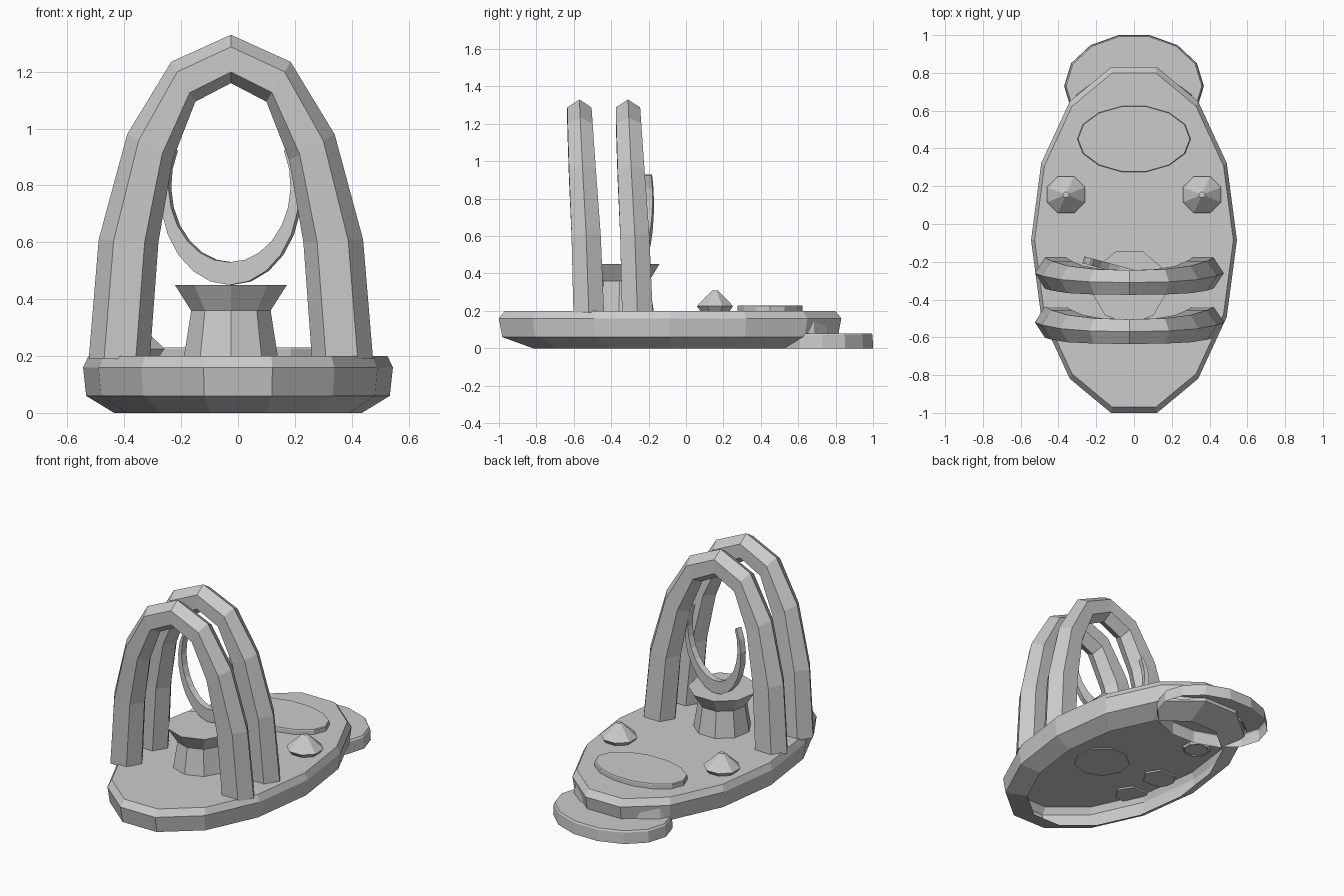
import bpy, bmesh
from math import sin, cos, pi, radians

cube = bpy.data.objects.get("Cube")
if cube:
    bpy.data.objects.remove(cube)

stone = bpy.data.materials.new("stone_grey")
stone.use_nodes = True
GREY = (0.6, 0.6, 0.6, 1)
stone.diffuse_color = GREY
stone.node_tree.nodes["Principled BSDF"].inputs["Base Color"].default_value = GREY


def loft(name, rings, closed_start=True, closed_end=True):
    """Skin a list of equal-length rings into a flat-shaded object."""
    bm = bmesh.new()
    loops = [[bm.verts.new(p) for p in ring] for ring in rings]
    n = len(loops[0])
    for a, b in zip(loops, loops[1:]):
        for i in range(n):
            j = (i + 1) % n
            bm.faces.new((a[i], a[j], b[j], b[i]))
    if closed_start:
        bm.faces.new(loops[0][::-1])
    if closed_end:
        bm.faces.new(loops[-1])
    bmesh.ops.recalc_face_normals(bm, faces=bm.faces)
    mesh = bpy.data.meshes.new(name)
    bm.to_mesh(mesh)
    bm.free()
    mesh.materials.append(stone)
    obj = bpy.data.objects.new(name, mesh)
    bpy.context.collection.objects.link(obj)
    return obj


def turned(name, centre, radii, profile, sides, turn=0, bottom=True):
    """Elliptical turned part; profile is (scale, z) from bottom to top."""
    rings = []
    for s, z in profile:
        angles = [turn + 2 * pi * i / sides for i in range(sides)]
        rings.append([(centre[0] + radii[0] * s * cos(a),
                       centre[1] + radii[1] * s * sin(a), z) for a in angles])
    return loft(name, rings, closed_start=bottom)


# Hollow oval base, back step and its riser
turned("base_plate", (0, -0.085), (0.545, 0.939),
       [(0.8, 0), (0.98, 0.06), (1, 0.16), (0.965, 0.2)], 14, bottom=False)
turned("back_step", (0, 0.73), (0.37, 0.277),
       [(1, 0), (0.99, 0.07), (0.97, 0.08)], 14, bottom=False)
turned("step_riser", (0, 0.6), (0.34, 0.2),
       [(1, 0.06), (0.95, 0.165)], 14, bottom=False)

# Low oval slab and two studs
turned("oval_slab", (0, 0.45), (0.3, 0.178),
       [(1, 0.195), (1, 0.225), (0.985, 0.23)], 14)
for side, x in (("left", 0.36), ("right", -0.36)):
    turned(side + "_stud", (x, 0.155), (0.11, 0.105),
           [(0.7, 0.185), (1, 0.225), (0.15, 0.31)], 8, pi / 8, bottom=False)

# Flared pedestal
AXIS = -0.025
turned("pedestal", (AXIS, -0.33), (0.2, 0.2),
       [(0.84, 0.195), (0.71, 0.36), (1, 0.45)], 9, -pi / 2)

# Upright crescent, yawed slightly and tapering to its tips
crescent = []
STEPS = 16
for i in range(STEPS + 1):
    t = i / STEPS
    a = radians(-207 + 234 * t)
    swell = sin(pi * t)
    ring = []
    for rx, rz, depth in ((0.215, 0.27, -1), (0.215, 0.27, 1),
                          (0.23 + 0.035 * swell, 0.285 + 0.065 * swell, 1),
                          (0.23 + 0.035 * swell, 0.285 + 0.065 * swell, -1)):
        x = rx * cos(a)
        ring.append((AXIS + x + 0.005 * depth,
                     -0.255 - 0.27 * x + 0.018 * depth, 0.8 + rz * sin(a)))
    crescent.append(ring)
loft("crescent", crescent)

# Pointed arches: outer (x, z), inner (x, z), y offset, half depth
STATIONS = [
    ((0.5, 0.19), (0.285, 0.19), 0.05, 0.082),
    ((0.465, 0.61), (0.255, 0.6), 0.036, 0.078),
    ((0.365, 0.98), (0.205, 0.89), 0.016, 0.072),
    ((0.21, 1.235), (0.125, 1.095), 0.004, 0.067),
    ((0, 1.33), (0, 1.16), 0, 0.065),
]
# Six-sided section: depth inward, position across
SECTION = [(0, 0), (0.25, 1), (0.77, 1), (1, 0), (0.77, -1), (0.25, -1)]


def arch(name, y):
    path = [(1, s) for s in STATIONS] + [(-1, s) for s in STATIONS[-2::-1]]
    rings = []
    for sign, (outer, inner, shift, half) in path:
        rings.append([(AXIS + sign * (outer[0] + (inner[0] - outer[0]) * d),
                       y + shift + half * w,
                       outer[1] + (inner[1] - outer[1]) * d)
                      for d, w in SECTION])
    loft(name, rings)


arch("front_arch", -0.57)
arch("rear_arch", -0.31)
